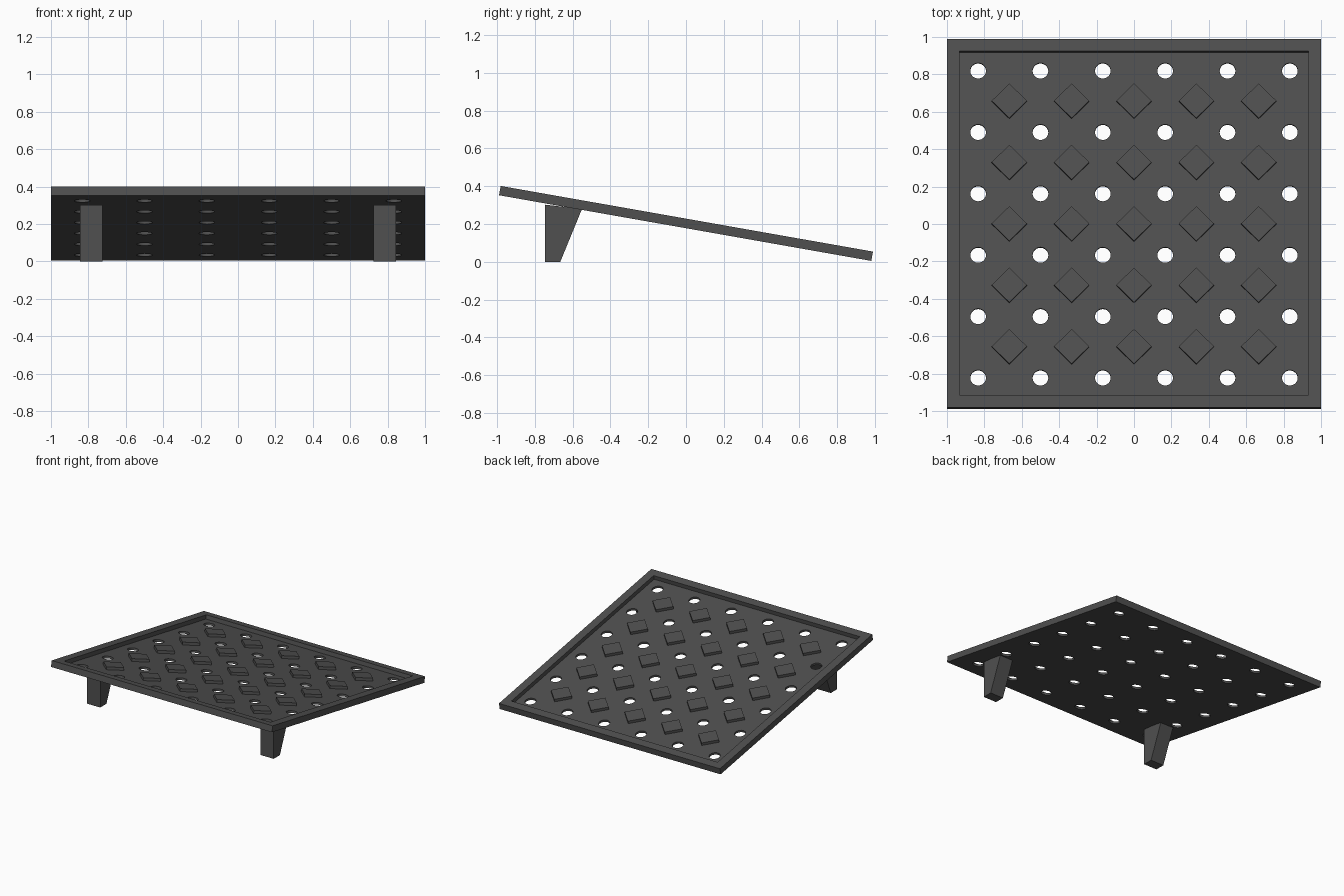
import bpy, bmesh
from math import radians
from mathutils import Matrix, Vector

if "Cube" in bpy.data.objects:
    bpy.data.objects.remove(bpy.data.objects["Cube"], do_unlink=True)

THICK, DEPTH, STUD_H = 0.05, 0.033, 0.022
PITCH = 1 / 3
TILT = Matrix.Translation((0, 0, 0.203)) @ Matrix.Rotation(radians(-10), 4, "X")
FLOOR = THICK / 2 - DEPTH

grey = bpy.data.materials.new("dark grey")
grey.use_nodes = True
grey.diffuse_color = (0.08, 0.08, 0.08, 1)
shader = next(n for n in grey.node_tree.nodes if n.type == "BSDF_PRINCIPLED")
shader.inputs["Base Color"].default_value = grey.diffuse_color
shader.inputs["Roughness"].default_value = 0.8


def make(name, bm):
    bmesh.ops.recalc_face_normals(bm, faces=bm.faces)
    mesh = bpy.data.meshes.new(name)
    bm.to_mesh(mesh)
    bm.free()
    mesh.materials.append(grey)
    obj = bpy.data.objects.new(name, mesh)
    bpy.context.collection.objects.link(obj)
    return obj


def box(bm, size, z, x=0, y=0, turn=0):
    m = (Matrix.Translation((x, y, z)) @ Matrix.Rotation(radians(turn), 4, "Z")
         @ Matrix.Diagonal((*size, 1)))
    bmesh.ops.create_cube(bm, size=1, matrix=m)


def cut(obj, cutter):
    cutter.hide_render = True
    mod = obj.modifiers.new("cut", "BOOLEAN")
    mod.operation, mod.solver, mod.object = "DIFFERENCE", "EXACT", cutter
    bpy.context.view_layer.objects.active = obj
    bpy.ops.object.modifier_apply(modifier=mod.name)
    bpy.data.objects.remove(cutter, do_unlink=True)


# Square tray with a raised rim
bm = bmesh.new()
box(bm, (2, 2, THICK), 0)
tray = make("tray", bm)
bm = bmesh.new()
box(bm, (1.867, 1.867, 0.2), FLOOR + 0.1)
cut(tray, make("recess_cutter", bm))

# Drain holes through the tray floor
bm = bmesh.new()
for i in range(6):
    for j in range(6):
        bmesh.ops.create_cone(
            bm, cap_ends=True, segments=32, radius1=0.042, radius2=0.042, depth=0.3,
            matrix=Matrix.Translation(((i - 2.5) * PITCH, (j - 2.5) * PITCH, 0)))
cut(tray, make("hole_cutter", bm))
tray.matrix_world = TILT
tray.select_set(True)
bpy.ops.object.shade_smooth_by_angle(angle=radians(30))

# Diamond grip studs between the holes
bm = bmesh.new()
for i in range(-2, 3):
    for j in range(-2, 3):
        box(bm, (0.133, 0.133, STUD_H), FLOOR + STUD_H / 2, i * PITCH, j * PITCH, 45)
make("grip_studs", bm).matrix_world = TILT

# Two tapered front legs
PROFILE = [(-0.745, 0), (-0.665, 0), (-0.55, 0.28), (-0.745, 0.302)]
for side, name in ((1, "left_leg"), (-1, "right_leg")):
    bm = bmesh.new()
    face = bm.faces.new([bm.verts.new((side * 0.785 - 0.06, y, z)) for y, z in PROFILE])
    ext = bmesh.ops.extrude_face_region(bm, geom=[face])
    bmesh.ops.translate(bm, vec=Vector((0.12, 0, 0)),
                        verts=[v for v in ext["geom"] if isinstance(v, bmesh.types.BMVert)])
    make(name, bm)
